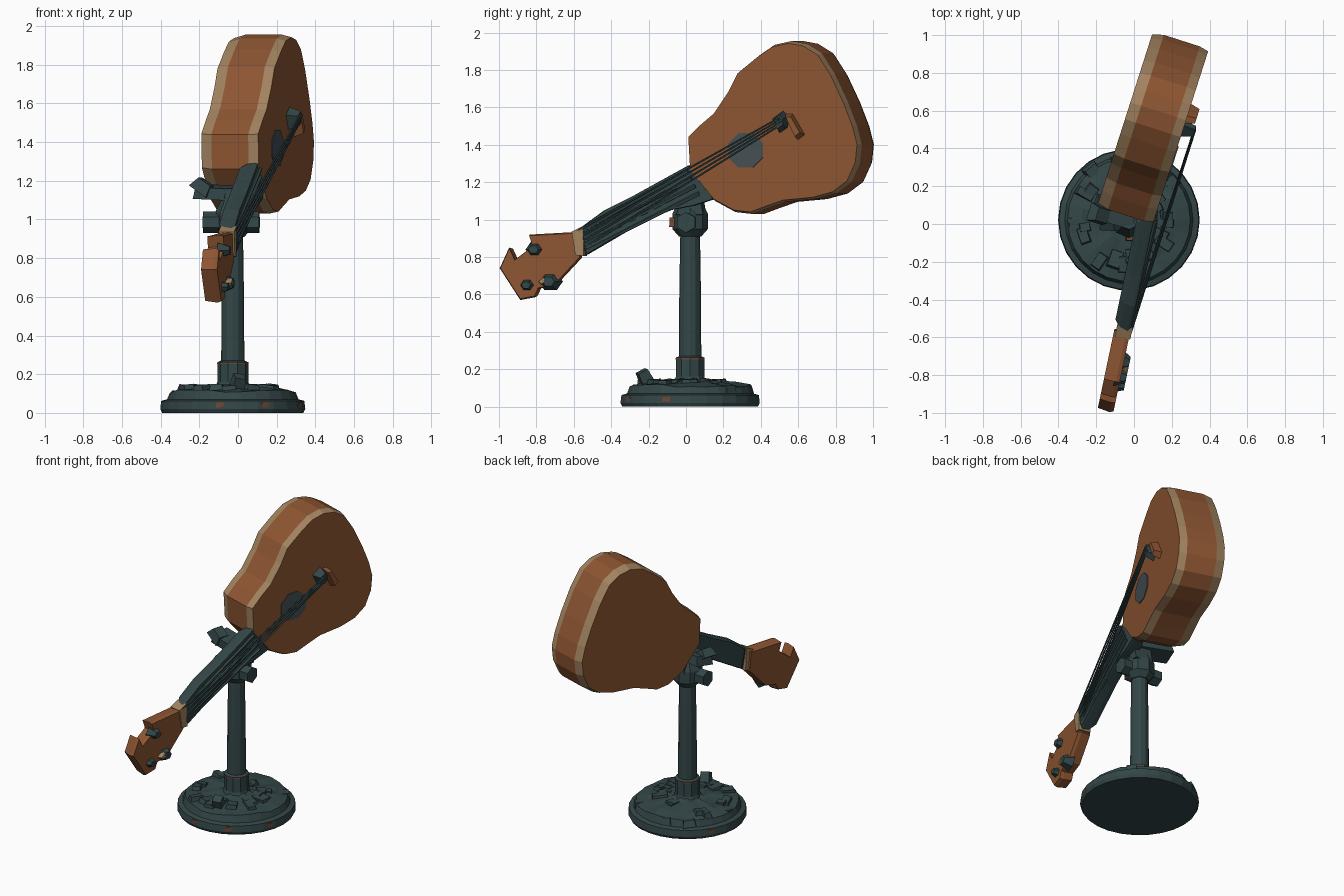
import bpy, bmesh, math, random
from mathutils import Vector, Matrix

if "Cube" in bpy.data.objects:
    bpy.data.objects.remove(bpy.data.objects["Cube"])
random.seed(4)

def mat(name, c):
    m = bpy.data.materials.new(name)
    m.diffuse_color = (*c, 1)
    m.use_nodes = True
    m.node_tree.nodes["Principled BSDF"].inputs["Base Color"].default_value = m.diffuse_color
    return m

WOOD = mat("orange wood", (0.27, 0.092, 0.032))
PALE = mat("pale binding", (0.36, 0.225, 0.115))
TEAL = mat("dark teal metal", (0.034, 0.062, 0.064))
GREY = mat("sound hole grey", (0.06, 0.078, 0.085))
RUST = mat("rust", (0.17, 0.062, 0.03))

def finish(bm, name, mats):
    bmesh.ops.recalc_face_normals(bm, faces=bm.faces)
    me = bpy.data.meshes.new(name)
    bm.to_mesh(me)
    bm.free()
    for m in mats:
        me.materials.append(m)
    ob = bpy.data.objects.new(name, me)
    bpy.context.collection.objects.link(ob)
    return ob

def prism(name, outline, layers, mats, x0, slope, bands=None):
    """Side-view (y, z) outline laid on the plane x = x0 + slope*y, stacked in
    layers (depth, scale); bands gives the material index of each side band."""
    n = Vector((1, -slope, 0)).normalized()
    cy = sum(p[0] for p in outline) / len(outline)
    cz = sum(p[1] for p in outline) / len(outline)
    bm = bmesh.new()
    rings = []
    for d, s in layers:
        ring = []
        for y, z in outline:
            y, z = cy + (y - cy) * s, cz + (z - cz) * s
            ring.append(bm.verts.new(Vector((x0 + slope * y, y, z)) - n * d))
        rings.append(ring)
    bm.faces.new(rings[0])
    bm.faces.new(rings[-1])
    k = len(outline)
    for i in range(len(rings) - 1):
        for j in range(k):
            f = bm.faces.new((rings[i][j], rings[i][(j + 1) % k],
                              rings[i + 1][(j + 1) % k], rings[i + 1][j]))
            f.material_index = bands[i] if bands else 0
    return finish(bm, name, mats)

def rod(name, a, b, r1, r2, sides, m):
    a, b = Vector(a), Vector(b)
    bm = bmesh.new()
    bmesh.ops.create_cone(bm, cap_ends=True, segments=sides, radius1=r1, radius2=r2, depth=(b - a).length)
    q = (b - a).to_track_quat('Z', 'Y').to_matrix().to_4x4()
    bm.transform(Matrix.Translation((a + b) / 2) @ q)
    return finish(bm, name, [m])

def lathe(name, profile, sides, cx, cy, m, jitter=0):
    bm = bmesh.new()
    rings = []
    for r, z in profile:
        rings.append([bm.verts.new((cx + r * math.cos(t) , cy + r * math.sin(t),
                      z + (random.uniform(-jitter, jitter) if z > 0.08 else 0)))
                      for t in (2 * math.pi * i / sides for i in range(sides))])
    for a, b in zip(rings, rings[1:]):
        for i in range(sides):
            j = (i + 1) % sides
            bm.faces.new((a[i], a[j], b[j], b[i]))
    bm.faces.new(rings[0])
    bm.faces.new(rings[-1])
    return finish(bm, name, [m])

def block(name, loc, size, rot, m, taper=1.0):
    bm = bmesh.new()
    bmesh.ops.create_cube(bm, size=1)
    for v in bm.verts:
        if v.co.z > 0:
            v.co.x *= taper
            v.co.y *= taper
        v.co = Vector(c * s for c, s in zip(v.co, size))
    ob = finish(bm, name, [m])
    ob.location, ob.rotation_euler = loc, rot
    return ob

# Guitar body: soundboard, pale bindings, wooden sides, back
X0, SL = 0.10, 0.32
body = [(0, 1.44), (0.07, 1.51), (0.14, 1.57), (0.22, 1.69), (0.27, 1.79), (0.38, 1.88),
        (0.46, 1.935), (0.55, 1.955), (0.63, 1.94), (0.71, 1.89), (0.78, 1.78), (0.85, 1.63),
        (0.9, 1.5), (0.925, 1.4), (0.915, 1.3), (0.87, 1.2), (0.79, 1.14), (0.68, 1.11),
        (0.52, 1.095), (0.42, 1.06), (0.34, 1.03), (0.25, 1.04), (0.14, 1.1), (0.01, 1.26)]
prism("guitar_body", body, [(0, 0.975), (0.05, 1), (0.25, 1), (0.31, 0.965)],
      [WOOD, PALE], X0, SL, [1, 0, 1])

# Sound hole plate
hole = [(0.32 + 0.1 * math.cos(t), 1.37 + 0.1 * math.sin(t))
        for t in (math.pi / 4 * (i + 0.5) for i in range(8))]
prism("sound_hole", hole, [(-0.005, 1), (0.003, 1)], [GREY], X0, SL)

# Bridge with its saddle
prism("bridge", [(0.53, 1.57), (0.57, 1.57), (0.64, 1.45), (0.60, 1.42)],
      [(-0.05, 0.7), (0.02, 1)], [WOOD], X0, SL)
prism("saddle", [(0.46, 1.54), (0.52, 1.585), (0.55, 1.55), (0.545, 1.49), (0.5, 1.46)],
      [(-0.06, 0.6), (0.01, 1)], [TEAL], X0, SL)

# Neck with bevelled back, nut and headstock
NS = 0.21
neck = [(0.1, 1.3), (0.01, 1.29), (-0.28, 1.13), (-0.44, 1.05), (-0.57, 0.955), (-0.54, 0.81),
        (-0.25, 0.98), (-0.09, 1.05), (0.04, 1.075), (0.15, 1.11)]
prism("neck", neck, [(0, 0.97), (0.015, 1), (0.06, 0.98), (0.09, 0.88)], [TEAL], X0, NS)
prism("nut", [(-0.55, 0.965), (-0.61, 0.935), (-0.59, 0.81), (-0.545, 0.805)],
      [(-0.008, 1), (0.075, 1)], [PALE], X0, NS)
head = [(-0.57, 0.935), (-0.84, 0.92), (-0.82, 0.86), (-0.92, 0.785), (-0.95, 0.85), (-1.0, 0.74),
        (-0.89, 0.57), (-0.81, 0.585), (-0.79, 0.63), (-0.70, 0.65), (-0.56, 0.80)]
prism("headstock", head, [(0.0, 0.96), (0.02, 1), (0.085, 0.95)], [WOOD], X0, NS)

# Tuning pegs
for i, (y, z, s) in enumerate([(-0.81, 0.84, 0.045), (-0.73, 0.67, 0.055), (-0.85, 0.65, 0.04)]):
    peg = [(y + 1.2 * s * math.cos(t), z + s * math.sin(t)) for t in (math.pi / 3 * k for k in range(6))]
    prism(f"tuning_peg_{i}", peg, [(-0.03, 0.5), (0.03, 1)], [TEAL], X0, NS)
prism("peg_button", [(-0.79, 0.67), (-0.75, 0.7), (-0.74, 0.67), (-0.77, 0.65)],
      [(-0.03, 0.7), (0, 1)], [PALE], X0, NS)

# Strings and low ridges along the fingerboard
for i in range(4):
    o = (i - 1.5) / 1.5
    rod(f"string_{i}", (-0.025, -0.58 + 0.02 * o, 0.885 - 0.045 * o),
        (0.325, 0.51 + 0.01 * o, 1.53 - 0.015 * o), 0.006, 0.005, 5, TEAL)
    rod(f"fingerboard_ridge_{i}", (-0.02, -0.55 + 0.015 * o, 0.885 - 0.05 * o),
        (0.115, 0.04 + 0.03 * o, 1.2 - 0.06 * o), 0.01, 0.012, 5, TEAL)

# Stand base, collar and pole
CX, CY = -0.027, 0.022
lathe("stand_base", [(0.365, 0), (0.375, 0.02), (0.37, 0.062), (0.34, 0.07), (0.325, 0.112),
                     (0.25, 0.125), (0.12, 0.14), (0.08, 0.145)], 26, CX, CY, TEAL, 0.009)
lathe("collar", [(0.095, 0.12), (0.08, 0.16), (0.08, 0.262), (0.062, 0.27)], 10, CX, CY, TEAL)
lathe("collar_rust_line", [(0.0815, 0.252), (0.0815, 0.259)], 10, CX, CY, RUST)
lathe("pole", [(0.06, 0.25), (0.058, 0.6), (0.054, 0.85), (0.05, 1.02), (0.045, 1.14)], 12, CX, CY, TEAL)

# Broken plates scattered on the base
for i in range(22):
    t = i * 2.4 + random.uniform(-0.2, 0.2)
    r = 0.14 + 0.16 * ((i * 7) % 11) / 10
    block(f"base_plate_{i}", (CX + r * math.cos(t), CY + r * math.sin(t), 0.122 - 0.03 * (r > 0.27)),
          (random.uniform(0.06, 0.12), random.uniform(0.04, 0.1), 0.045),
          (random.uniform(-0.15, 0.15), random.uniform(-0.15, 0.15), t), TEAL, 0.8)
block("raised_chunk", (0.0, -0.22, 0.155), (0.07, 0.07, 0.08), (0.5, 0.1, 0.3), TEAL, 0.8)
for i, t in enumerate((-1.75, -1.1, -0.35, 2.6)):
    block(f"rust_patch_{i}", (CX + 0.368 * math.cos(t), CY + 0.368 * math.sin(t), 0.04),
          (0.008, 0.04, 0.025), (0, 0, t), RUST)

# Clamp: cross bolt, hub and cradle under the body
rod("clamp_bolt", (-0.18, 0.015, 0.985), (0.11, 0.0, 0.985), 0.055, 0.055, 6, TEAL)
lathe("clamp_hub", [(0.06, 0.91), (0.095, 0.95), (0.095, 1.03), (0.06, 1.1), (0.05, 1.16)], 8, CX, CY, TEAL)
block("bolt_rust_cap", (-0.02, -0.075, 0.985), (0.05, 0.03, 0.05), (0, 0, 0), RUST, 0.8)
prism("cradle_post", [(-0.06, 1.02), (-0.01, 1.14), (0.08, 1.14), (0.1, 1.02)],
      [(-0.02, 0.9), (0.1, 1)], [TEAL], 0.03, 0.1)
block("cradle_arm", (-0.10, 0.06, 1.14), (0.24, 0.13, 0.06), (0.15, 0.05, -0.3), TEAL, 0.9)
block("cradle_tip", (-0.18, 0.05, 1.17), (0.11, 0.1, 0.06), (0, 0.6, -0.3), TEAL, 0.7)
